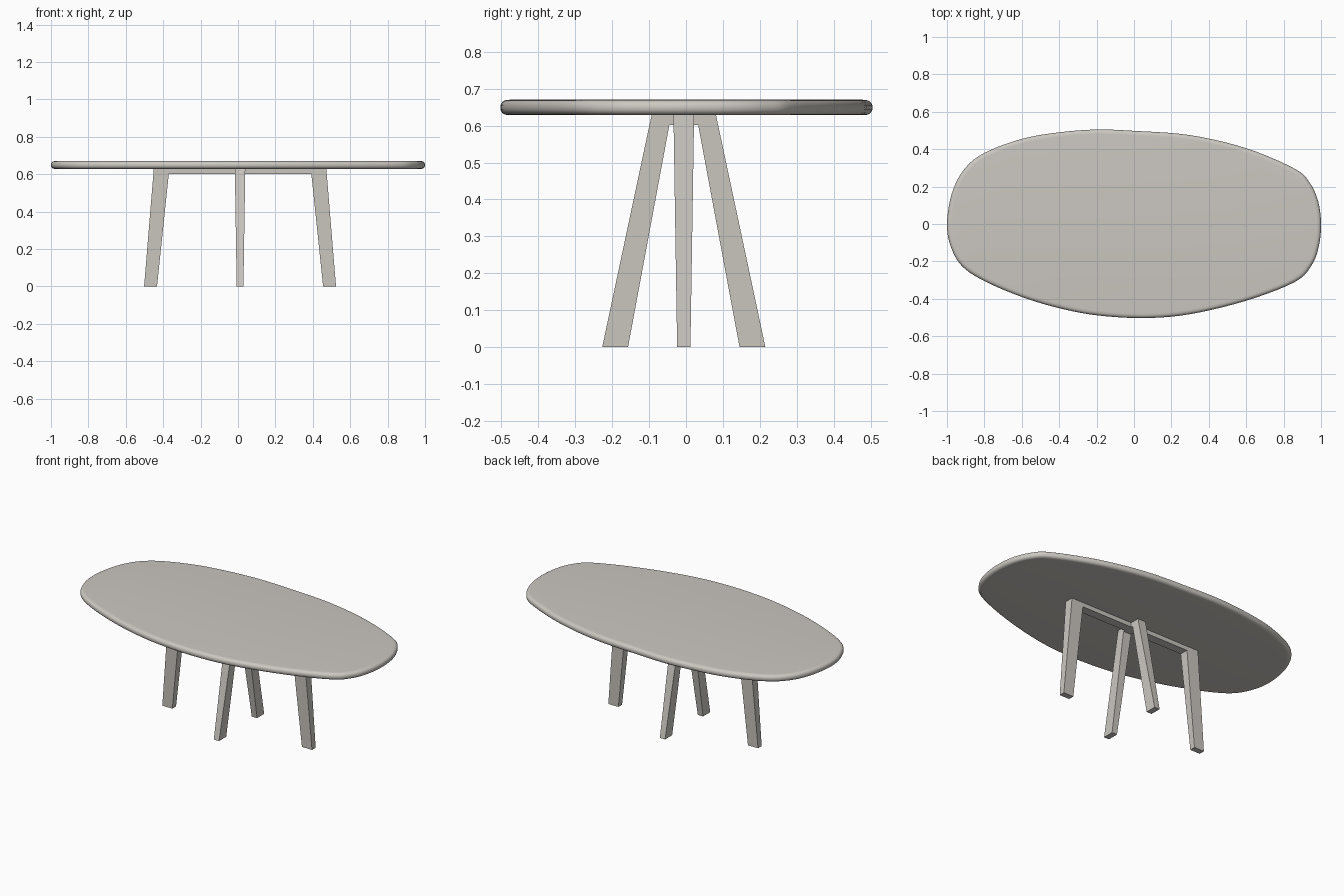
import bpy, bmesh, math
from mathutils import Vector

if "Cube" in bpy.data.objects:
    bpy.data.objects.remove(bpy.data.objects["Cube"])

mat = bpy.data.materials.new("warm grey")
mat.diffuse_color = (0.60, 0.57, 0.53, 1)
mat.use_nodes = True
mat.node_tree.nodes["Principled BSDF"].inputs["Base Color"].default_value = mat.diffuse_color


def finish(bm, name):
    bmesh.ops.recalc_face_normals(bm, faces=bm.faces)
    me = bpy.data.meshes.new(name)
    bm.to_mesh(me)
    bm.free()
    me.materials.append(mat)
    ob = bpy.data.objects.new(name, me)
    bpy.context.collection.objects.link(ob)
    return ob


# Table top: irregular pebble outline, smoothed through a few points
ctrl = [Vector(p) for p in [
    (1, 0), (0.985, 0.12), (0.94, 0.22), (0.86, 0.295), (0.6, 0.405), (0.3, 0.475),
    (0, 0.498), (-0.2, 0.505), (-0.4, 0.49), (-0.6, 0.455), (-0.8, 0.38),
    (-0.91, 0.29), (-0.975, 0.16), (-1, 0), (-0.98, -0.12), (-0.92, -0.225),
    (-0.8, -0.305), (-0.6, -0.39), (-0.4, -0.45), (-0.2, -0.488), (0.05, -0.503),
    (0.3, -0.482), (0.6, -0.41), (0.86, -0.31), (0.95, -0.22), (0.988, -0.12)]]
n = len(ctrl)
outline = []
for i in range(n):
    a, b, c, d = (ctrl[(i + k) % n] for k in (-1, 0, 1, 2))
    for s in range(5):
        t = s / 5
        outline.append(0.5 * (2 * b + (c - a) * t + (2 * a - 5 * b + 4 * c - d) * t * t
                              + (3 * b - a - 3 * c + d) * t ** 3))
m = len(outline)

# Rounded edge: rings of the outline moved inward towards top and bottom
bm = bmesh.new()
rings = []
for k in range(13):
    ang = -math.pi / 2 + math.pi * k / 12
    inset = 0.026 * (1 - abs(math.cos(ang)) ** 0.8)
    z = 0.649 + 0.021 * math.copysign(abs(math.sin(ang)) ** 0.9, ang)
    ring = []
    for i, p in enumerate(outline):
        tan = (outline[(i + 1) % m] - outline[i - 1]).normalized()
        q = p + Vector((-tan.y, tan.x)) * inset
        ring.append(bm.verts.new((q.x, q.y, z)))
    rings.append(ring)
for r0, r1 in zip(rings, rings[1:]):
    for i in range(m):
        j = (i + 1) % m
        bm.faces.new((r0[i], r0[j], r1[j], r1[i]))
bm.faces.new(rings[0])
bm.faces.new(rings[-1])
top = finish(bm, "table_top")
bpy.context.view_layer.objects.active = top
top.select_set(True)
bpy.ops.object.shade_smooth_by_angle(angle=math.radians(40))


# Leg frames: two splayed legs joined by a thin beam, thinner at the feet
def leg_frame(name, foot_out, foot_in, top_in, top_out, along_y):
    half = [(foot_out, 0), (top_out, 0.632), (top_in, 0.602), (foot_in, 0)]
    bm = bmesh.new()
    sides = []
    for side in (-1, 1):
        grid = {}
        for sgn in (-1, 1):
            for k, (u, z) in enumerate(half + [(top_in, 0.632)]):
                w = side * (0.018 + 0.010 * z / 0.632)
                x, y = (w, sgn * u) if along_y else (sgn * u, w)
                grid[sgn, k] = bm.verts.new((x + 0.011, y - 0.006, z))
        sides.append([grid[-1, 0], grid[-1, 1], grid[-1, 4], grid[1, 4], grid[1, 1],
                      grid[1, 0], grid[1, 3], grid[1, 2], grid[-1, 2], grid[-1, 3]])
        for sgn in (-1, 1):
            bm.faces.new([grid[sgn, k] for k in (0, 1, 4, 2)])
            bm.faces.new([grid[sgn, k] for k in (0, 2, 3)])
        bm.faces.new([grid[-1, 4], grid[1, 4], grid[1, 2], grid[-1, 2]])
    f, b = sides
    for i in range(len(f)):
        j = (i + 1) % len(f)
        bm.faces.new((f[i], f[j], b[j], b[i]))
    return finish(bm, name)


leg_frame("long_leg_frame", 0.513, 0.444, 0.381, 0.461, False)
leg_frame("short_leg_frame", 0.221, 0.151, 0.039, 0.0865, True)
